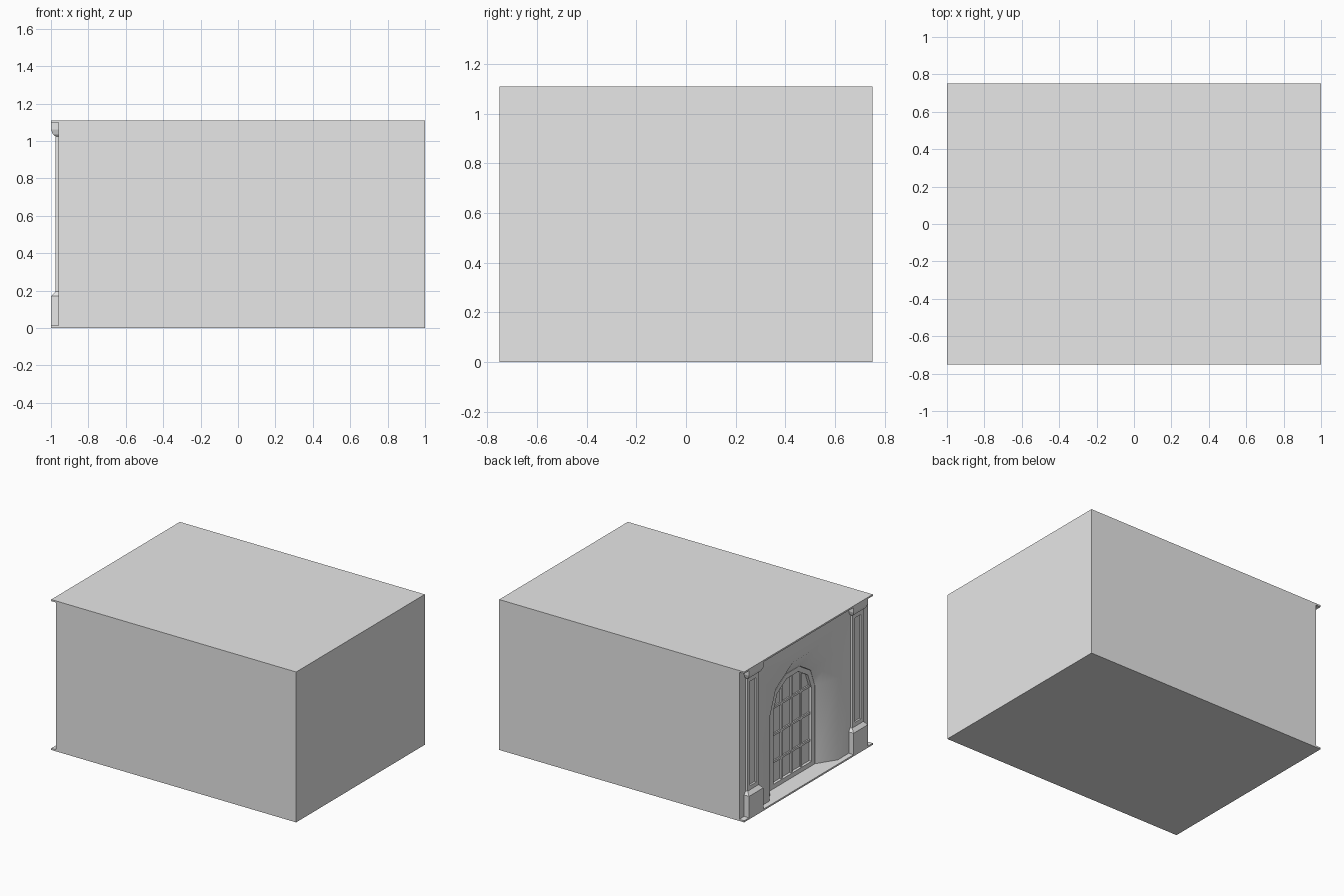
import bpy, bmesh, math
from mathutils import Vector

cube = bpy.data.objects.get("Cube")
if cube:
    bpy.data.objects.remove(cube, do_unlink=True)

stone = bpy.data.materials.new("pale_grey")
stone.use_nodes = True
stone.diffuse_color = (0.8, 0.8, 0.8, 1)
stone.node_tree.nodes["Principled BSDF"].inputs["Base Color"].default_value = (0.8, 0.8, 0.8, 1)

HALF_Y, HEIGHT, SLAB = 0.75, 1.11, 0.012
WALL_X = -0.96      # facade plane
FRAME_X = -0.87     # front of the window frame
PANE_X = -0.85      # window pane
TOP = HEIGHT - SLAB


def finish(bm, name, smooth=False):
    bmesh.ops.recalc_face_normals(bm, faces=bm.faces)
    mesh = bpy.data.meshes.new(name)
    bm.to_mesh(mesh)
    bm.free()
    obj = bpy.data.objects.new(name, mesh)
    bpy.context.collection.objects.link(obj)
    mesh.materials.append(stone)
    if smooth:
        bpy.ops.object.select_all(action='DESELECT')
        obj.select_set(True)
        bpy.context.view_layer.objects.active = obj
        bpy.ops.object.shade_smooth_by_angle(angle=math.radians(40))
    return obj


def box(name, lo, hi):
    bm = bmesh.new()
    bmesh.ops.create_cube(bm, size=1)
    lo, hi = Vector(lo), Vector(hi)
    for v in bm.verts:
        v.co = (lo + hi) / 2 + v.co * (hi - lo)
    return finish(bm, name)


def arch(x, half, spring, rise, floor=SLAB, sides=5):
    """Outline of an arched opening, from one foot over the top to the other."""
    pts = [(x, half, floor)]
    for i in range(sides + 1):
        a = math.pi * i / sides
        pts.append((x, half * math.cos(a), spring + rise * math.sin(a)))
    return pts + [(x, -half, floor)]


def strip(bm, a, b, closed=False):
    n = len(a)
    for i in range(n if closed else n - 1):
        j = (i + 1) % n
        bm.faces.new((a[i], a[j], b[j], b[i]))


def add(bm, pts):
    return [bm.verts.new(p) for p in pts]


# Floor and roof slabs
box("floor_slab", (-1, -HALF_Y, 0), (1, HALF_Y, SLAB))
box("roof_slab", (-1, -HALF_Y, TOP), (1, HALF_Y, HEIGHT))

# Building body: notched facade, splayed arch reveal and plain outer walls
bm = bmesh.new()
outer = add(bm, arch(WALL_X, 0.40, 0.615, 0.333))
inner = add(bm, arch(FRAME_X, 0.26, 0.59, 0.225))
back = add(bm, arch(PANE_X, 0.26, 0.59, 0.225))
corners = [(-HALF_Y, SLAB), (-HALF_Y, TOP), (HALF_Y, TOP), (HALF_Y, SLAB)]
front = add(bm, [(WALL_X, y, z) for y, z in corners])
rear = add(bm, [(1, y, z) for y, z in corners])
bm.faces.new(outer + front)
strip(bm, outer, inner)
strip(bm, inner, back)
strip(bm, front, rear)
bm.faces.new(rear)
bm.faces.new(back)
bm.faces.new([front[0], rear[0], rear[3], front[3], outer[0], inner[0],
              back[0], back[-1], inner[-1], outer[-1]])
finish(bm, "building_body", smooth=True)

# Arched window frame
bm = bmesh.new()
rings = [add(bm, arch(x, h, 0.59, r, f)) for x, h, r, f in (
    (PANE_X, 0.258, 0.223, SLAB), (FRAME_X, 0.258, 0.223, SLAB),
    (FRAME_X, 0.22, 0.185, 0.045), (PANE_X, 0.22, 0.185, 0.045))]
for a, b in zip(rings, rings[1:]):
    strip(bm, a, b, closed=True)
finish(bm, "window_frame")

# Window glazing bars
BAR = 0.008
for i, (y, top) in enumerate(((-0.115, 0.735), (0, 0.77), (0.115, 0.735))):
    box(f"upright_bar_{i + 1}", (PANE_X - 0.012, y - BAR, 0.04), (PANE_X, y + BAR, top))
for i, z in enumerate((0.2, 0.4, 0.6)):
    box(f"cross_bar_{i + 1}", (PANE_X - 0.01, -0.222, z - BAR), (PANE_X, 0.222, z + BAR))

# Pilasters with pedestal, panelled shaft and capital: (height, half width, projection)
PROFILE = [(SLAB, 0.083, 0.04), (0.17, 0.083, 0.04), (0.195, 0.065, 0.016),
           (1.025, 0.065, 0.016), (1.035, 0.075, 0.03), (1.06, 0.083, 0.04),
           (TOP, 0.083, 0.04)]
for side, y in (("left", -0.61), ("right", 0.61)):
    bm = bmesh.new()
    levels = [add(bm, [(WALL_X, y - w, z), (WALL_X - d, y - w, z),
                       (WALL_X - d, y + w, z), (WALL_X, y + w, z)])
              for z, w, d in PROFILE]
    for a, b in zip(levels, levels[1:]):
        strip(bm, a, b, closed=True)
    bm.faces.new(levels[0])
    bm.faces.new(levels[-1])
    bmesh.ops.recalc_face_normals(bm, faces=bm.faces)
    shaft = [f for f in bm.faces if f.normal.x < -0.99 and f.calc_area() > 0.08
             and f.calc_center_median().x < WALL_X - 0.01]
    bmesh.ops.inset_region(bm, faces=shaft, thickness=0.042)
    bmesh.ops.inset_region(bm, faces=shaft, thickness=0.005, depth=-0.01)
    finish(bm, f"{side}_pilaster")
